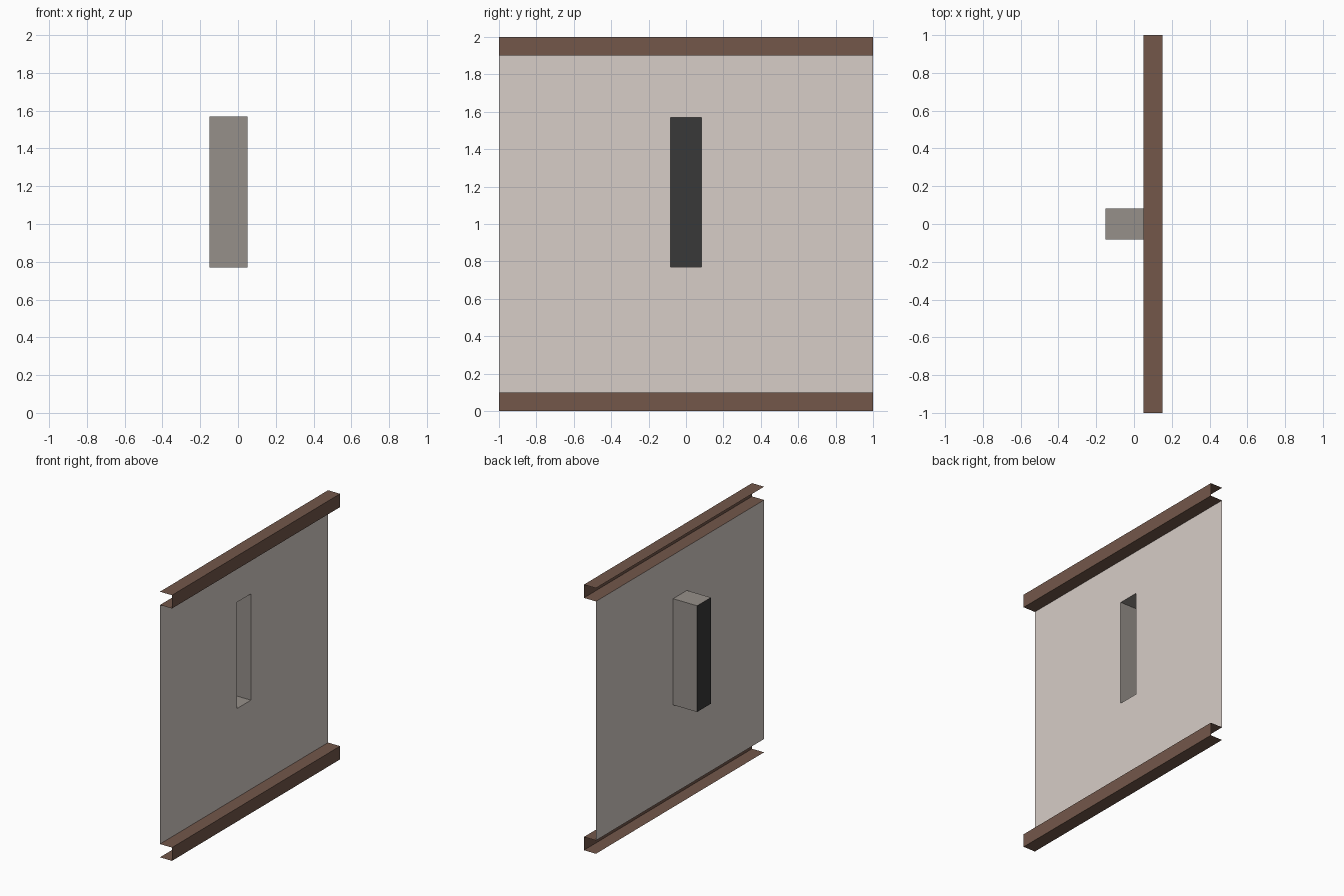
import bpy, bmesh

if "Cube" in bpy.data.objects:
    bpy.data.objects.remove(bpy.data.objects["Cube"])

def material(name, rgb):
    def lin(c):
        c /= 255
        return c / 12.92 if c <= 0.04045 else ((c + 0.055) / 1.055) ** 2.4
    m = bpy.data.materials.new(name)
    m.diffuse_color = (*[lin(c) for c in rgb], 1)
    m.use_nodes = True
    m.node_tree.nodes["Principled BSDF"].inputs["Base Color"].default_value = m.diffuse_color
    return m

PLASTER = material("pale plaster", (215, 205, 199))
WOOD = material("brown wood", (115, 87, 74))
STONE = material("grey stone", (150, 144, 138))
DARK = material("dark opening", (56, 56, 56))

def sheet_object(name, quads, mats, index=lambda f: 0):
    """Object made of thin quads; corners are welded."""
    bm = bmesh.new()
    for q in quads:
        bm.faces.new([bm.verts.new(p) for p in q])
    bmesh.ops.remove_doubles(bm, verts=bm.verts, dist=1e-5)
    for f in bm.faces:
        f.normal_update()
        f.material_index = index(f)
    me = bpy.data.meshes.new(name)
    bm.to_mesh(me)
    bm.free()
    for m in mats:
        me.materials.append(m)
    ob = bpy.data.objects.new(name, me)
    bpy.context.collection.objects.link(ob)
    return ob

X, XF, XB = 0.05, 0.15, -0.15      # wall plane, trim front, recess back
W, Z0, Z1 = 0.082, 0.77, 1.57      # slit half width, bottom, top

# wall: grid of cells around the slit, facing +x
ys, zs = (-1, -W, W, 1), (0.1, Z0, Z1, 1.9)
cells = [[(X, ys[i], zs[j]), (X, ys[i + 1], zs[j]),
          (X, ys[i + 1], zs[j + 1]), (X, ys[i], zs[j + 1])]
         for i in range(3) for j in range(3) if (i, j) != (1, 1)]
sheet_object("wall", cells, [PLASTER])

# slit recess: four inward-facing sides and a dark back
ring = [(-W, Z0), (W, Z0), (W, Z1), (-W, Z1)]
quads = [[(XB, *a), (X, *a), (X, *b), (XB, *b)]
         for a, b in zip(ring, ring[1:] + ring[:1])]
quads = [q[::-1] for q in quads]
quads.append([(XB, *p) for p in ring])
sheet_object("slit_recess", quads, [STONE, DARK],
             lambda f: 1 if abs(f.normal.x) > 0.5 else 0)

# trims: C-shaped channels open at the back and ends
for name, z in (("bottom_trim", 0.0), ("top_trim", 1.9)):
    prof = [(X, z), (XF, z), (XF, z + 0.1), (X, z + 0.1)]
    sheet_object(name, [[(a[0], -1, a[1]), (a[0], 1, a[1]),
                         (b[0], 1, b[1]), (b[0], -1, b[1])]
                        for a, b in zip(prof, prof[1:])], [WOOD])

# recess sides face into the opening
for ob in bpy.data.objects:
    if ob.name == "slit_recess":
        bm = bmesh.new()
        bm.from_mesh(ob.data)
        mid = ((X + XB) / 2, 0, (Z0 + Z1) / 2)
        for f in bm.faces:
            c = f.calc_center_median()
            if sum(n * (m - p) for n, m, p in zip(f.normal, mid, c)) < 0:
                f.normal_flip()
        bm.to_mesh(ob.data)
        bm.free()
